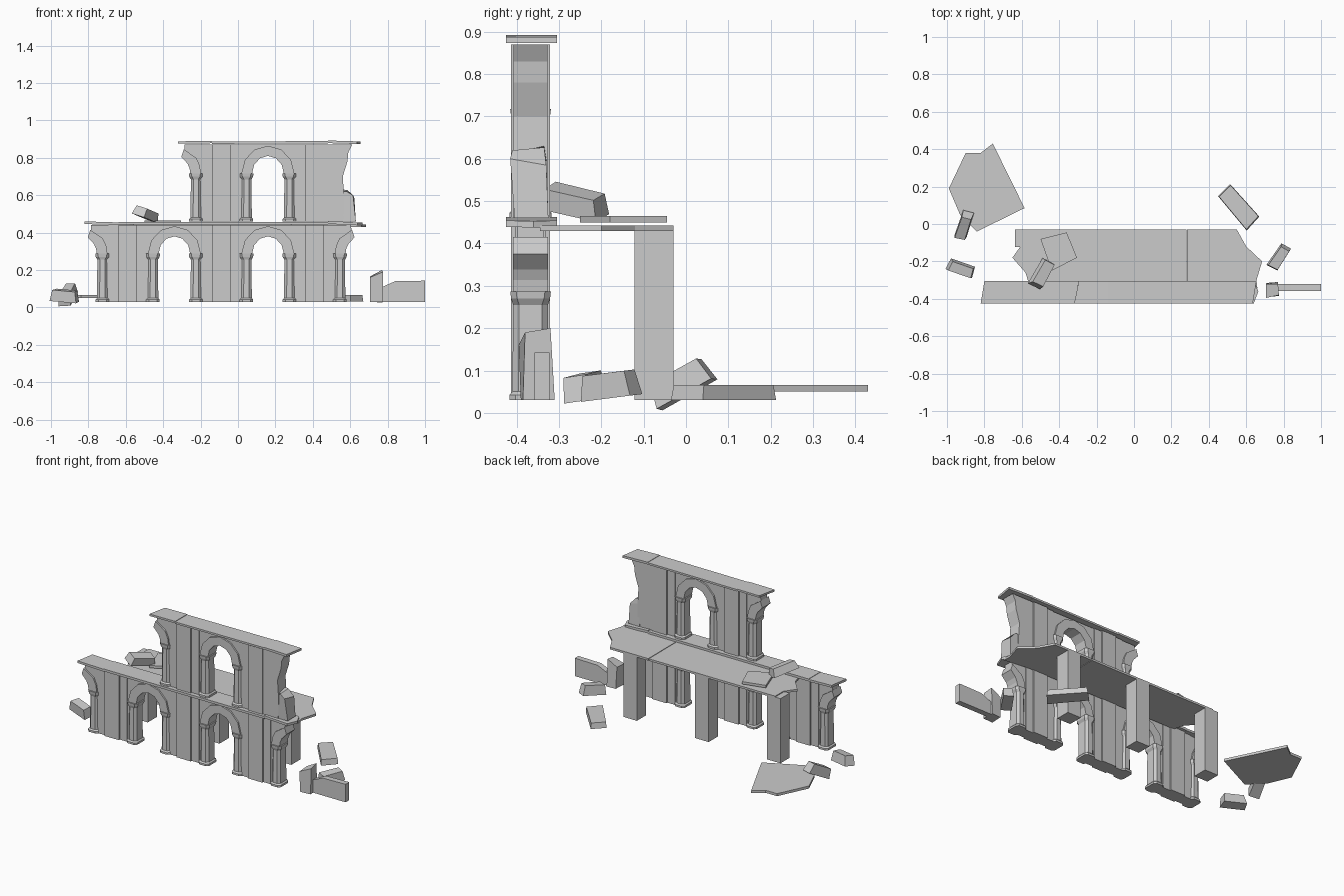
import bpy, bmesh
from math import sin, cos, pi, radians
from mathutils import Matrix, Vector

if "Cube" in bpy.data.objects:
    bpy.data.objects.remove(bpy.data.objects["Cube"])

YC = -0.367          # centre line of the wall
H = 0.41             # storey height
LOW, UP = 0.03, 0.46 # storey bases


def loft(name, rings):
    """Closed solid through a list of equal-length point rings."""
    bm = bmesh.new()
    vs = [[bm.verts.new(p) for p in r] for r in rings]
    n = len(rings[0])
    for a, b in zip(vs, vs[1:]):
        for i in range(n):
            j = (i + 1) % n
            bm.faces.new((a[i], a[j], b[j], b[i]))
    bm.faces.new(vs[0][::-1])
    bm.faces.new(vs[-1])
    bmesh.ops.recalc_face_normals(bm, faces=bm.faces)
    me = bpy.data.meshes.new(name)
    bm.to_mesh(me)
    bm.free()
    ob = bpy.data.objects.new(name, me)
    bpy.context.collection.objects.link(ob)
    return ob


def upright(name, pts, half):
    """XZ outline extruded through the wall thickness."""
    return loft(name, [[(x, YC + d, z) for x, z in pts] for d in (-half, half)])


def slab(name, pts, z0, z1, tilt=0.0):
    """XY outline extruded upward; tilt is rise per unit of x."""
    xm = sum(p[0] for p in pts) / len(pts)
    return loft(name, [[(x, y, z + tilt * (x - xm)) for x, y in pts] for z in (z0, z1)])


def column(x, z0):
    def ring(z, hx, hy):
        c = 0.014
        q = [(hx, hy - c), (hx - c, hy), (c - hx, hy), (-hx, hy - c),
             (-hx, c - hy), (c - hx, -hy), (hx - c, -hy), (hx, c - hy)]
        return [(x + a, YC + b, z0 + z) for a, b in q]
    loft("column", [ring(0, .036, .05), ring(.012, .036, .05), ring(.02, .029, .043),
                    ring(.225, .027, .041), ring(.24, .036, .046), ring(.257, .038, .048)])


def arc(r, a0, a1, n, rise=1.0):
    return [(0.25 - r * cos(a0 + (a1 - a0) * i / n),
             0.255 + rise * r * sin(a0 + (a1 - a0) * i / n)) for i in range(n + 1)]


def half_arch(cx, z0, s, broken):
    """Spandrel and arch ring springing from one side (s) of a pier."""
    end = radians(52 if broken else 90)
    inner = arc(.085, 0, end, 3, 1.12)
    outer = arc(.142, 0, end, 3, 1.05)
    place = lambda pts: [(cx + s * x, z0 + z) for x, z in pts]
    top = [(0.195, H), (0.09, H)] if broken else [(0.25, H), (0.09, H)]
    upright("spandrel", place([(0.09, 0), (0.14, 0), (0.14, .255)] + inner + top), .031)
    if broken:
        inner[-1] = (0.213, 0.345)
        outer[-1] = (0.20, 0.385)
    upright("arch_ring", place(inner + outer[::-1]), .041)


def pier(cx, z0, left, right):
    """Wall pier with pilaster, side columns and half arches."""
    upright("pier_wall", [(cx - .1, z0), (cx + .1, z0), (cx + .1, z0 + H), (cx - .1, z0 + H)], .036)
    upright("pilaster", [(cx - .05, z0), (cx + .05, z0), (cx + .05, z0 + H), (cx - .05, z0 + H)], .046)
    for s, mode in ((-1, left), (1, right)):
        if mode:
            column(cx + s * .135, z0)
            half_arch(cx, z0, s, mode == "broken")


# lower and upper arcades
pier(-.59, LOW, "broken", "whole")
pier(-.09, LOW, "whole", "whole")
pier(.41, LOW, "whole", "broken")
pier(-.09, UP, "broken", "whole")
pier(.41, UP, "whole", None)
upright("broken_wall_end", [(.46, UP), (.565, UP), (.568, .58), (.56, .7), (.585, .78),
                            (.59, .83), (.61, .87), (.46, .87)], .04)

# cornices, in slightly shifted lengths
F, B = -.425, -.305
slab("lower_cornice_left", [(-.82, F), (-.64, F), (-.64, B), (-.8, B)], .443, .457, -.03)
slab("lower_cornice_middle", [(-.64, F), (.48, F), (.48, B), (-.64, B)], .442, .457)
slab("lower_cornice_right", [(.48, F), (.64, F), (.665, -.36), (.64, B), (.48, B)], .442, .457, -.05)
slab("upper_cornice_left", [(-.32, F), (-.14, F), (-.14, B), (-.295, B)], .877, .889, .01)
slab("upper_cornice_middle", [(-.14, F), (.48, F), (.48, B), (-.14, B)], .876, .888, .005)
slab("upper_cornice_right", [(.48, F), (.635, F), (.655, B), (.48, B)], .876, .89, -.03)

# floor behind the wall and its rear posts
slab("floor_left", [(-.6, -.03), (.28, -.03), (.28, -.325), (-.56, -.325), (-.58, -.26),
                    (-.65, -.18), (-.6, -.11)], .43, .443)
slab("floor_right", [(.284, -.03), (.55, -.03), (.6, -.12), (.685, -.2), (.655, -.3),
                     (.66, -.345), (.5, -.325), (.284, -.325)], .43, .443)
for cx in (-.59, -.09, .41):
    slab("rear_post", [(cx - .047, -.122), (cx + .047, -.122), (cx + .047, -.03), (cx - .047, -.03)],
         LOW, .437)

# fallen floor slabs
slab("fallen_floor_slab", [(-.9, .38), (-.82, .38), (-.755, .43), (-.585, .085), (-.84, -.04),
                           (-.93, .05), (-.99, .19)], .05, .066)
slab("loose_floor_tile", [(-.5, -.08), (-.36, -.045), (-.305, -.18), (-.44, -.25)], .449, .465)


def block(name, loc, size, rot, taper=.85):
    """Rough tapered stone, rotation in degrees."""
    x, y, z = (v / 2 for v in size)
    base = [(-x, -y), (x, -y * .9), (x * .92, y), (-x * .9, y * .95)]
    ob = loft(name, [[(a, b, -z) for a, b in base],
                     [(a * taper, b * taper, z) for a, b in base]])
    m = Matrix.Translation(loc)
    for ang, ax in zip(rot[::-1], "ZYX"):
        m = m @ Matrix.Rotation(radians(ang), 4, ax)
    ob.data.transform(m)


# rubble stones
block("rubble_left_tilted", (-.91, -.012, .07), (.065, .16, .06), (28, 0, -18))
block("rubble_left_low", (-.925, -.24, .062), (.15, .065, .06), (8, 5, -20))
block("rubble_right_flat", (.56, .09, .048), (.1, .245, .035), (0, 0, 41), .95)
block("rubble_right_low", (.775, -.18, .065), (.065, .145, .06), (6, 4, -33))
block("rubble_on_floor", (-.49, -.265, .5), (.075, .165, .05), (-12, 15, -32))

# upright broken stone and long stone beside it
loft("rubble_standing", [[(x, y, LOW) for x, y in ((.705, -.39), (.775, -.385), (.77, -.31), (.71, -.315))],
                         [(.705, -.395, .16), (.775, -.38, .19), (.77, -.32, .2), (.705, -.32, .165)]])
loft("rubble_long", [[(x, y, z) for x, z in ((.75, LOW), (1, LOW), (1, .143), (.84, .14), (.75, .1))]
                     for y in (-.358, -.322)])
# stone leaning on the upper wall end
loft("leaning_stone", [[(.55, -.405, UP), (.63, -.405, UP), (.628, -.325, UP), (.55, -.325, UP)],
                       [(.56, -.4, .59), (.615, -.415, .6), (.622, -.33, .585), (.56, -.33, .6)],
                       [(.563, -.385, .62), (.58, -.41, .62), (.585, -.335, .627), (.563, -.335, .63)]])
